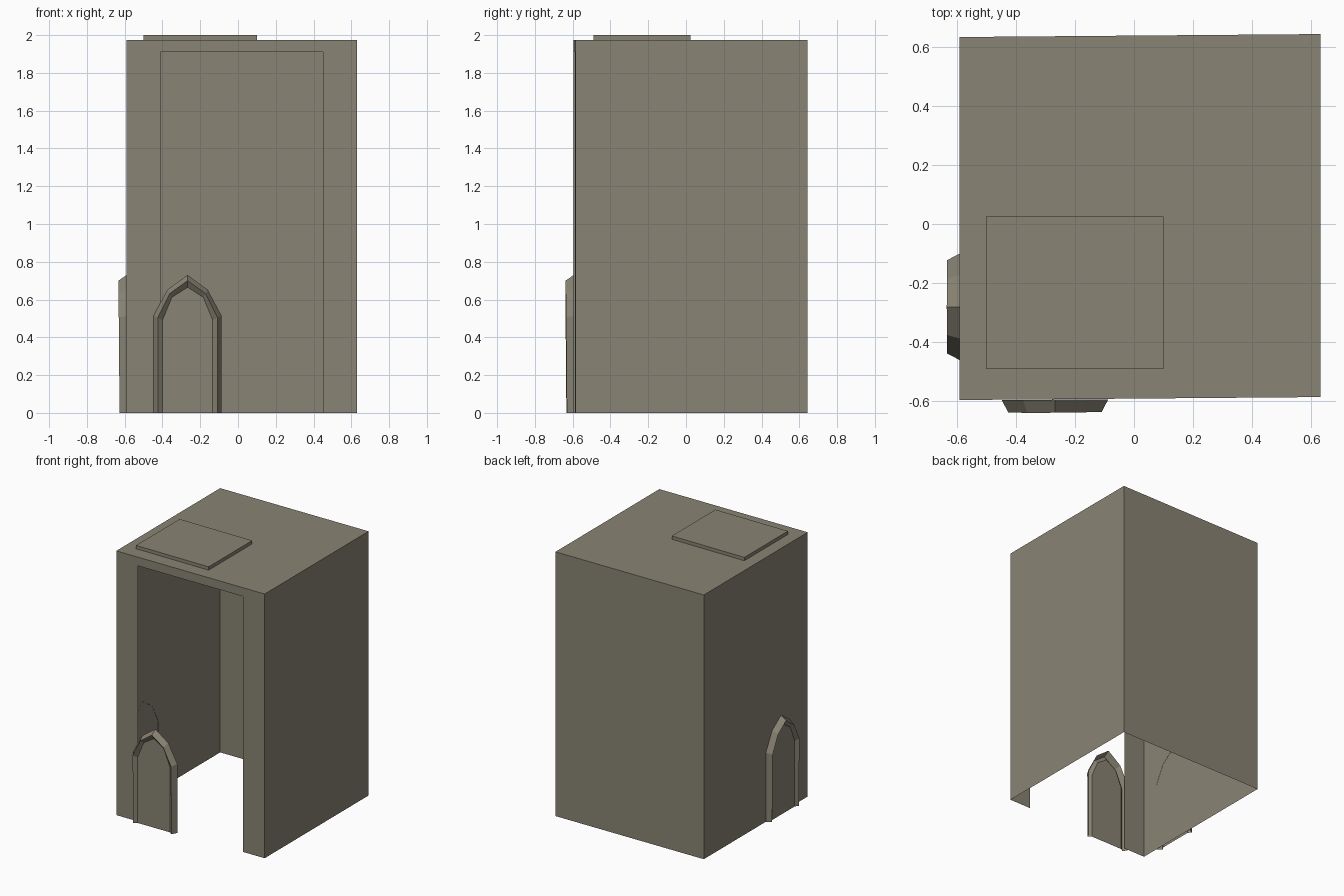
import bpy, bmesh, math
from mathutils import Matrix

if "Cube" in bpy.data.objects:
    bpy.data.objects.remove(bpy.data.objects["Cube"])

# single stone colour
stone = bpy.data.materials.new("grey_stone")
stone.diffuse_color = (0.25, 0.23, 0.174, 1)
stone.use_nodes = True
stone.node_tree.nodes["Principled BSDF"].inputs["Base Color"].default_value = stone.diffuse_color


def make_object(name, bm):
    mesh = bpy.data.meshes.new(name)
    bm.to_mesh(mesh)
    bm.free()
    mesh.materials.append(stone)
    obj = bpy.data.objects.new(name, mesh)
    bpy.context.collection.objects.link(obj)
    return obj


# tower shell: thin walls, no floor, tall opening in the front
X0, X1, TOP = -0.59, 0.63, 1.975
SKEW = 0.01 / (X1 - X0)          # the front and back walls are very slightly turned


def wall_y(y, x):
    return y + SKEW * (x - X0)


bm = bmesh.new()


def face(points):
    bm.faces.new([bm.verts.new(p) for p in points])


corners = [(X0, -0.595), (X1, -0.595), (X1, 0.632), (X0, 0.632)]
corners = [(x, wall_y(y, x)) for x, y in corners]
for i in (1, 2, 3):
    (ax, ay), (bx, by) = corners[i], corners[(i + 1) % 4]
    face([(ax, ay, 0), (bx, by, 0), (bx, by, TOP), (ax, ay, TOP)])
face([(x, y, TOP) for x, y in corners])
columns = [X0, -0.41, 0.45, X1]
for i in range(3):
    a, b = columns[i], columns[i + 1]
    low = 1.91 if i == 1 else 0
    ya, yb = wall_y(-0.595, a), wall_y(-0.595, b)
    # keep the lintel line shared by the side strips
    for z0, z1 in ([(1.91, TOP)] if low else [(0, 1.91), (1.91, TOP)]):
        face([(a, ya, z0), (b, yb, z0), (b, yb, z1), (a, ya, z1)])
bmesh.ops.remove_doubles(bm, verts=bm.verts, dist=0.0005)
bmesh.ops.dissolve_limit(bm, angle_limit=math.radians(1),
                         verts=bm.verts, edges=bm.edges)
make_object("tower_shell", bm)

# low plate on the roof
bm = bmesh.new()
bmesh.ops.create_cube(bm, size=1)
bmesh.ops.scale(bm, vec=(0.60, 0.515, 0.03), verts=bm.verts)
bmesh.ops.translate(bm, vec=(-0.20, -0.2325, 1.985), verts=bm.verts)
make_object("roof_plate", bm)


# pointed arch door: outer slope, ridge, inner reveal and recessed panel
def arch_ring(half, spring, shoulder_x, shoulder_z, peak, depth_low, depth_high):
    side = [(half, 0), (half, spring), (shoulder_x, shoulder_z)]
    profile = [(-x, z) for x, z in side] + [(0, peak)] + side[::-1]
    return [(x, -(depth_low + (depth_high - depth_low) * z / peak), z)
            for x, z in profile]


def arch_door(name, x, y, angle):
    bm = bmesh.new()
    rings = [arch_ring(0.18, 0.515, 0.107, 0.652, 0.73, 0.0, 0.0),
             arch_ring(0.158, 0.505, 0.095, 0.632, 0.70, 0.038, 0.044),
             arch_ring(0.133, 0.49, 0.083, 0.612, 0.665, 0.02, 0.02)]
    rows = [[bm.verts.new(p) for p in ring] for ring in rings]
    for outer, inner in zip(rows, rows[1:]):
        for i in range(len(outer) - 1):
            bm.faces.new((outer[i], inner[i], inner[i + 1], outer[i + 1]))
    bm.faces.new(rows[-1][::-1])
    bm.normal_update()
    # make the panel and slopes face outwards
    for f in bm.faces:
        if f.normal.y > 0:
            f.normal_flip()
    bm.transform(Matrix.Translation((x, y, 0)) @ Matrix.Rotation(angle, 4, 'Z'))
    make_object(name, bm)


arch_door("front_arch_door", -0.267, -0.594, SKEW)
arch_door("left_arch_door", -0.589, -0.28, -math.pi / 2)
